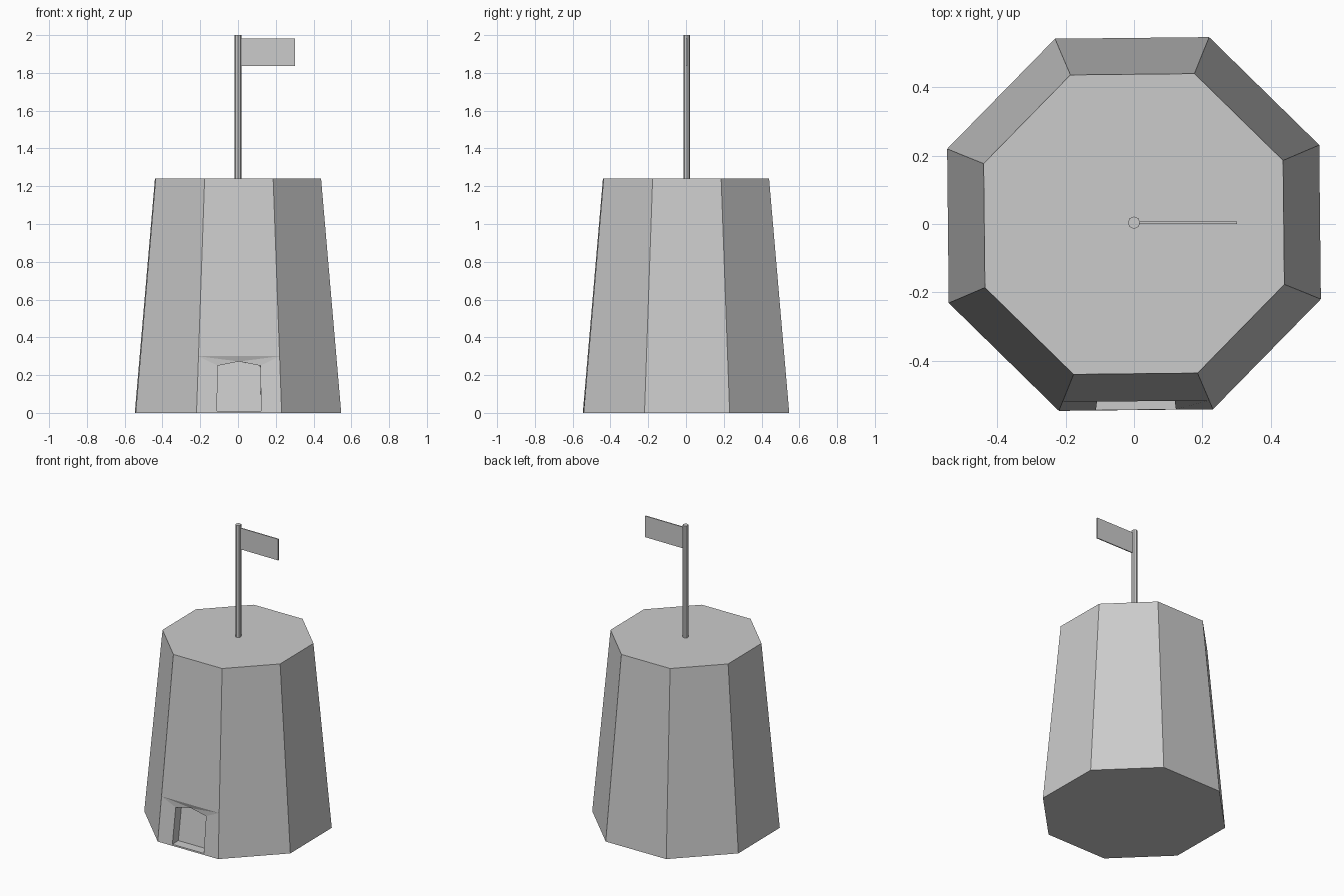
import bpy, bmesh
from math import cos, sin, pi, radians
from mathutils import Matrix, Vector

if "Cube" in bpy.data.objects:
    bpy.data.objects.remove(bpy.data.objects["Cube"])

H, R0, R1 = 1.24, 0.589, 0.474


def make_object(name, bm):
    bmesh.ops.recalc_face_normals(bm, faces=bm.faces[:])
    mesh = bpy.data.meshes.new(name)
    bm.to_mesh(mesh)
    bm.free()
    obj = bpy.data.objects.new(name, mesh)
    bpy.context.collection.objects.link(obj)
    return obj


# Tapered octagonal tower, flat side towards the front
bm = bmesh.new()
angles = [-pi / 2 - pi / 8 + i * pi / 4 for i in range(8)]
low = [bm.verts.new((R0 * cos(a), R0 * sin(a), 0)) for a in angles]
top = [bm.verts.new((R1 * cos(a), R1 * sin(a), H)) for a in angles]
bm.faces.new(low)
bm.faces.new(top)
for i in range(1, 8):
    j = (i + 1) % 8
    bm.faces.new((low[i], low[j], top[j], top[i]))

# Front wall, split above the doorway
ends = []
for i in (0, 1):
    edge = bm.edges.get((low[i], top[i]))
    ends.append(bmesh.utils.edge_split(edge, low[i], 0.3 / H)[1])
left, right = ends
bm.faces.new((left, right, top[1], top[0]))


def wall_y(z):
    return -cos(pi / 8) * (R0 + (R1 - R0) * z / H)


# Doorway outline: sill, shoulders and shallow peak, set in at the head
outline = [(-0.117, 0.01, 0), (-0.113, 0.25, 0.01), (0, 0.272, 0.012),
           (0.113, 0.25, 0.01), (0.117, 0.01, 0)]
rim = [bm.verts.new((x, wall_y(z) + d, z)) for x, z, d in outline]
back = [bm.verts.new(v.co + Vector((0, 0.065, 0))) for v in rim]
bm.faces.new((low[0], rim[0], rim[1], left))
bm.faces.new((left, rim[1], rim[2]))
bm.faces.new((left, rim[2], right))
bm.faces.new((right, rim[2], rim[3]))
bm.faces.new((right, rim[3], rim[4], low[1]))
bm.faces.new((low[0], low[1], rim[4], rim[0]))
for i in range(5):
    j = (i + 1) % 5
    bm.faces.new((rim[i], rim[j], back[j], back[i]))
bm.faces.new(back)
bm.transform(Matrix.Rotation(radians(0.6), 4, 'Z'))
make_object("tower", bm)

# Flag pole
bm = bmesh.new()
bmesh.ops.create_cone(bm, cap_ends=True, segments=8, radius1=0.018, radius2=0.018,
                      depth=2 - H, matrix=Matrix.Translation((0, 0.004, (2 + H) / 2)))
make_object("flag_pole", bm)

# Thin flag
bm = bmesh.new()
bmesh.ops.create_cube(bm, size=1, matrix=Matrix.Translation((0.1575, 0.004, 1.909))
                      @ Matrix.Diagonal((0.287, 0.007, 0.144, 1)))
make_object("flag", bm)
